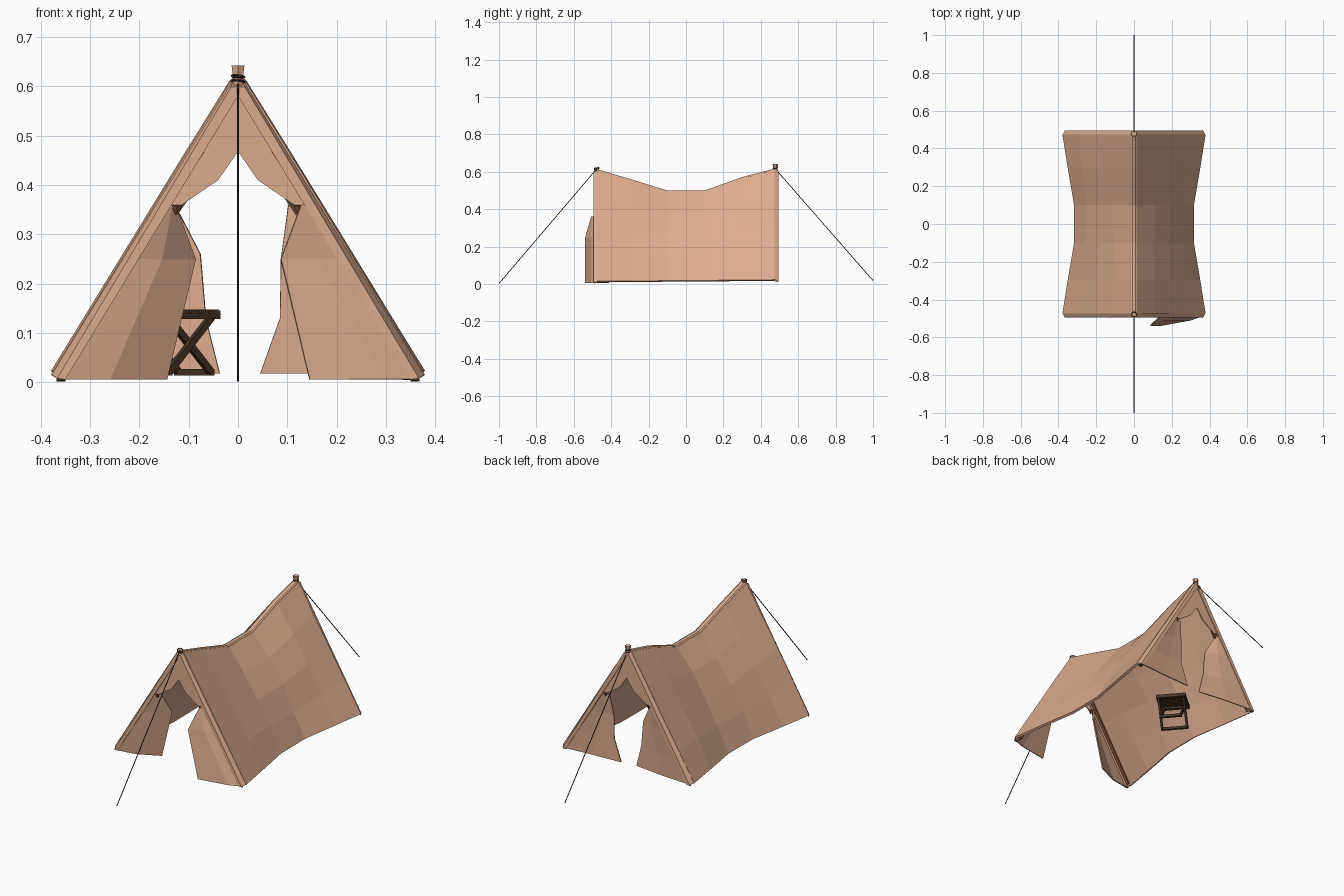
import bpy, bmesh, math, random
from mathutils import Vector, Matrix

if "Cube" in bpy.data.objects:
    bpy.data.objects.remove(bpy.data.objects["Cube"])

random.seed(4)


def material(name, rgb):
    m = bpy.data.materials.new(name)
    m.diffuse_color = (*rgb, 1)
    m.use_nodes = True
    m.node_tree.nodes["Principled BSDF"].inputs["Base Color"].default_value = m.diffuse_color
    return m


CANVAS = material("canvas", (0.71, 0.41, 0.27))
WOOD = material("dark_wood", (0.06, 0.032, 0.018))
POLE = material("pole_wood", (0.22, 0.07, 0.03))
ROPE = material("rope", (0.03, 0.015, 0.01))


def add_mesh(name, verts, faces, mat, thick=0):
    me = bpy.data.meshes.new(name)
    me.from_pydata([tuple(v) for v in verts], [], faces)
    bm = bmesh.new()
    bm.from_mesh(me)
    bmesh.ops.remove_doubles(bm, verts=bm.verts, dist=1e-5)
    bmesh.ops.recalc_face_normals(bm, faces=bm.faces)
    bm.to_mesh(me)
    bm.free()
    ob = bpy.data.objects.new(name, me)
    bpy.context.collection.objects.link(ob)
    me.materials.append(mat)
    if thick:
        mod = ob.modifiers.new("thickness", 'SOLIDIFY')
        mod.thickness = thick
        mod.offset = 0
    return ob


def grid(name, rows, mat, thick):
    n = len(rows[0])
    faces = [(r * n + c, r * n + c + 1, (r + 1) * n + c + 1, (r + 1) * n + c)
             for r in range(len(rows) - 1) for c in range(n - 1)]
    return add_mesh(name, [v for row in rows for v in row], faces, mat, thick)


def rod(name, a, b, r1, mat, r2=None, sides=6):
    a, b = Vector(a), Vector(b)
    bpy.ops.mesh.primitive_cone_add(vertices=sides, radius1=r1, radius2=r1 if r2 is None else r2,
                                    depth=(b - a).length, location=(a + b) / 2)
    ob = bpy.context.object
    ob.name = name
    ob.rotation_euler = (b - a).to_track_quat('Z', 'Y').to_euler()
    ob.data.materials.append(mat)
    return ob


def box(name, mat, frame, a, b, w, h):
    # square bar running from a to b inside a local frame
    a, b = Vector(a), Vector(b)
    rot = (b - a).to_track_quat('Z', 'Y').to_matrix().to_4x4()
    bpy.ops.mesh.primitive_cube_add(size=1)
    ob = bpy.context.object
    ob.name = name
    ob.data.transform(frame @ Matrix.Translation((a + b) / 2) @ rot
                      @ Matrix.Diagonal((w, h, (b - a).length, 1)))
    ob.data.materials.append(mat)


# Roof cloth, drooping along the ridge: stations of (y, half width, ridge height, slope bulge)
stations = [(-0.474, 0.374, 0.603, 0), (-0.3, 0.346, 0.552, 0.008), (-0.1, 0.312, 0.49, 0.018),
            (0.1, 0.312, 0.49, 0.018), (0.3, 0.346, 0.562, 0.008), (0.474, 0.374, 0.607, 0)]
rows = []
for i, (y, w, h, bulge) in enumerate(stations):
    half = []
    z0 = 0.012 + 0.008 * i / 5
    for k in range(5):
        t = k / 4
        jit = [random.uniform(-0.005, 0.005) if bulge and 0 < k < 4 else 0 for _ in "lr"]
        out = bulge * math.sin(math.pi * t)
        half.append((w + (0.014 - w) * t + out, z0 + (h - z0) * t + out * 0.6, jit))
    left = [(-(x + j[0]), y, z + j[0]) for x, z, j in half]
    right = [(x + j[1], y, z + j[1]) for x, z, j in reversed(half)]
    rows.append(left + right)
grid("roof_canvas", rows, CANVAS, 0.012)

# Raised ridge seam
grid("ridge_seam", [[(-0.017, y, h), (-0.008, y, h + 0.007), (0.008, y, h + 0.007), (0.017, y, h)]
                    for y, w, h, b in stations], CANVAS, 0.006)

for end, s, dz in (("front", -1, 0.0), ("back", 1, 0.008)):
    # Chamfered hem band wrapped round the gable edges
    yo, yi = s * 0.494, s * 0.472
    outer = [(-0.378, 0.016), (-0.014, 0.607), (0.014, 0.607), (0.378, 0.016)]
    inner = [(-0.350, 0.006), (-0.004, 0.574), (0.004, 0.574), (0.350, 0.006)]
    section = [[(ox, yi, oz + dz), (ox * 0.97, yo, oz - 0.008 + dz), (ix, yo, iz + dz),
                (ix, yi, iz + dz), (ox, yi, oz + dz)]
               for (ox, oz), (ix, iz) in zip(outer, inner)]
    grid(end + "_hem", section, CANVAS, 0)
    # Gable cloth above the doorway
    top = [(-0.14, 0.355), (-0.07, 0.465), (0, 0.59), (0.07, 0.465), (0.14, 0.355)]
    low = [(-0.125, 0.352), (-0.04, 0.41), (0, 0.468), (0.04, 0.41), (0.125, 0.352)]
    grid(end + "_gable", [[(x, s * 0.486, z + dz) for x, z in r] for r in (top, low)],
         CANVAS, 0.006)
    # Poles under the canvas, corner pegs and doorway ties
    for side, k in (("left", -1), ("right", 1)):
        rod(f"{end}_{side}_pole", (k * 0.352, s * 0.466, 0.012 + dz),
            (0, s * 0.466, 0.585 + dz), 0.009, POLE)
        rod(f"{end}_{side}_corner", (k * 0.368, s * 0.486, 0.006 + dz),
            (k * 0.35, s * 0.486, 0.006 + dz), 0.004, WOOD)
        rod(f"{end}_{side}_tie", (k * 0.124, s * 0.485, 0.34 + dz),
            (k * 0.124, s * 0.485, 0.36 + dz), 0.003, POLE, 0.012, 5)
    # Pole tip with rope lashing
    py = s * 0.478
    rod(end + "_pole_tip", (0, py, 0.58), (0, py, 0.62 if s < 0 else 0.642), 0.006,
        CANVAS, 0.015, 6)
    for i, z in enumerate((0.61, 0.62)):
        bpy.ops.mesh.primitive_torus_add(major_segments=8, minor_segments=4, major_radius=0.013,
                                         minor_radius=0.0025, location=(0, py, z),
                                         rotation=(0.15 * (i * 2 - 1), 0.1, 0))
        bpy.context.object.name = f"{end}_lashing_{i}"
        bpy.context.object.data.materials.append(ROPE)
    # Guy rope
    rod(end + "_guy_rope", (0, s * 0.999, 0.003 + dz * 2), (0, py, 0.615), 0.0022, ROPE, sides=5)

# Door flaps: rows top to bottom of (outer x, crease x, inner x, z), then outward push per column
flaps = {
    "front_right_flap": (1, -1, [(0.138, 0.134, 0.128, 0.36), (0.205, 0.16, 0.087, 0.25),
                                 (0.355, 0.3, 0.145, 0.006)], (0, 0.02, 0.048)),
    "front_left_flap": (-1, -1, [(0.138, 0.134, 0.128, 0.36), (0.205, 0.155, 0.087, 0.25),
                                 (0.355, 0.26, 0.145, 0.006)], (0, -0.015, -0.07)),
    "back_right_flap": (1, 1, [(0.138, 0.12, 0.102, 0.36), (0.205, 0.15, 0.087, 0.25),
                               (0.28, 0.18, 0.085, 0.13), (0.355, 0.2, 0.045, 0.018)],
                        (0, -0.012, -0.02)),
    "back_left_flap": (-1, 1, [(0.138, 0.134, 0.128, 0.36), (0.205, 0.14, 0.076, 0.26),
                               (0.28, 0.17, 0.065, 0.13), (0.355, 0.2, 0.037, 0.018)],
                       (0, -0.01, -0.03)),
}
for name, (k, s, table, push) in flaps.items():
    grid(name, [[(k * x, s * (0.488 + o * (0.35 if i == 0 else 1)), row[3])
                 for x, o in zip(row, push)] for i, row in enumerate(table)], CANVAS, 0.006)

# Folding camp stool: two crossed frames and a slatted seat, turned on the floor
F = Matrix.Translation((-0.135, 0.14, 0)) @ Matrix.Rotation(math.radians(131), 4, 'Z')
for n, (d, half) in enumerate(((1, 0.05), (-1, 0.063))):
    for k in (-1, 1):
        box(f"stool_leg_{n}_{k}", WOOD, F, (k * half, -d * 0.062, 0.021),
            (k * half, d * 0.055, 0.135), 0.011, 0.014)
    box(f"stool_foot_bar_{n}", WOOD, F, (-half - 0.005, -d * 0.062, 0.021),
        (half + 0.005, -d * 0.062, 0.021), 0.013, 0.013)
    box(f"stool_seat_rail_{n}", WOOD, F, (-0.074, d * 0.058, 0.137),
        (0.074, d * 0.058, 0.137), 0.018, 0.018)
for i in range(5):
    y = -0.052 + i * 0.026
    box(f"stool_slat_{i}", WOOD, F, (-0.074, y, 0.143), (0.074, y, 0.143), 0.02, 0.009)
for k in (-1, 1):
    box(f"stool_end_rail_{k}", WOOD, F, (k * 0.069, -0.062, 0.134), (k * 0.069, 0.062, 0.134),
        0.01, 0.012)
